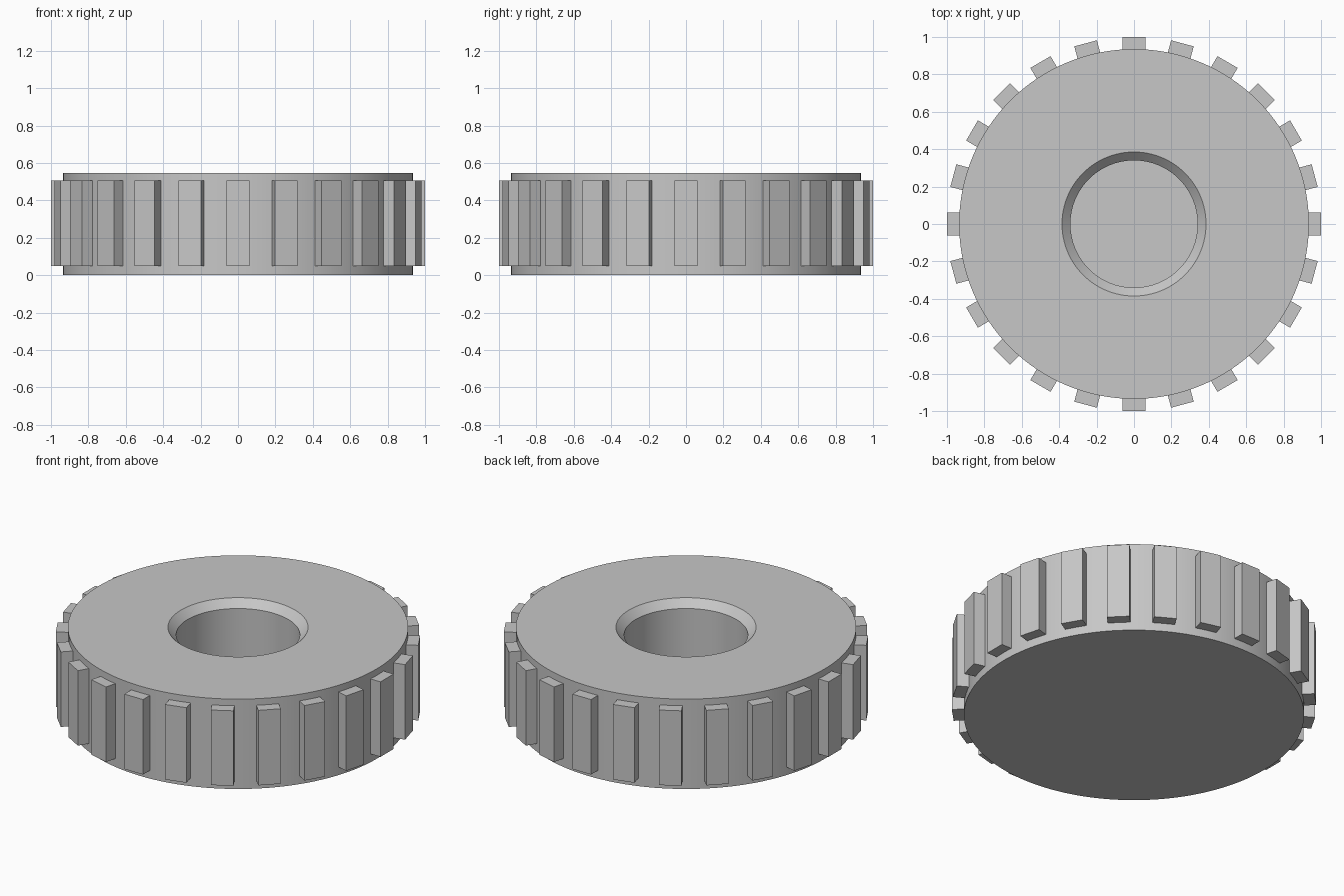
import bpy
import bmesh
import math
from mathutils import Matrix

cube = bpy.data.objects.get("Cube")
if cube:
    bpy.data.objects.remove(cube, do_unlink=True)

BODY_RADIUS, HEIGHT = 0.935, 0.545
HOLE_RADIUS, CHAMFER, FLOOR = 0.34, 0.045, 0.07
RIB_COUNT, RIB_WIDTH, RIB_BOTTOM, RIB_TOP = 24, 0.125, 0.05, 0.505
SEGMENTS = 128

grey = bpy.data.materials.new("plain grey")
grey.use_nodes = True
colour = (0.57, 0.57, 0.57, 1)
grey.diffuse_color = colour
grey.node_tree.nodes["Principled BSDF"].inputs["Base Color"].default_value = colour


def add_object(name, bm):
    bmesh.ops.recalc_face_normals(bm, faces=bm.faces)
    mesh = bpy.data.meshes.new(name)
    bm.to_mesh(mesh)
    bm.free()
    mesh.materials.append(grey)
    obj = bpy.data.objects.new(name, mesh)
    bpy.context.collection.objects.link(obj)
    return obj


# Knob body: a turned profile with a chamfered blind bore
profile = [
    (BODY_RADIUS, 0),
    (BODY_RADIUS, HEIGHT),
    (HOLE_RADIUS + CHAMFER, HEIGHT),
    (HOLE_RADIUS, HEIGHT - CHAMFER),
    (HOLE_RADIUS, FLOOR),
]
bm = bmesh.new()
rings = []
for radius, z in profile:
    angles = [math.tau * i / SEGMENTS for i in range(SEGMENTS)]
    rings.append([bm.verts.new((radius * math.cos(a), radius * math.sin(a), z)) for a in angles])
for lower, upper in zip(rings, rings[1:]):
    for i in range(SEGMENTS):
        j = (i + 1) % SEGMENTS
        bm.faces.new((lower[i], lower[j], upper[j], upper[i]))
bm.faces.new(rings[0])
bm.faces.new(rings[-1])
body = add_object("knob_body", bm)
bpy.ops.object.select_all(action="DESELECT")
body.select_set(True)
bpy.context.view_layer.objects.active = body
bpy.ops.object.shade_smooth_by_angle(angle=math.radians(30))

# Grip ribs: upright blocks set into the rim
bm = bmesh.new()
inner = BODY_RADIUS - 0.02
size = Matrix.Diagonal((1 - inner, RIB_WIDTH, RIB_TOP - RIB_BOTTOM, 1))
place = Matrix.Translation(((1 + inner) / 2, 0, (RIB_TOP + RIB_BOTTOM) / 2))
for i in range(RIB_COUNT):
    turn = Matrix.Rotation(math.tau * i / RIB_COUNT, 4, "Z")
    bmesh.ops.create_cube(bm, size=1, matrix=turn @ place @ size)
add_object("grip_ribs", bm)
